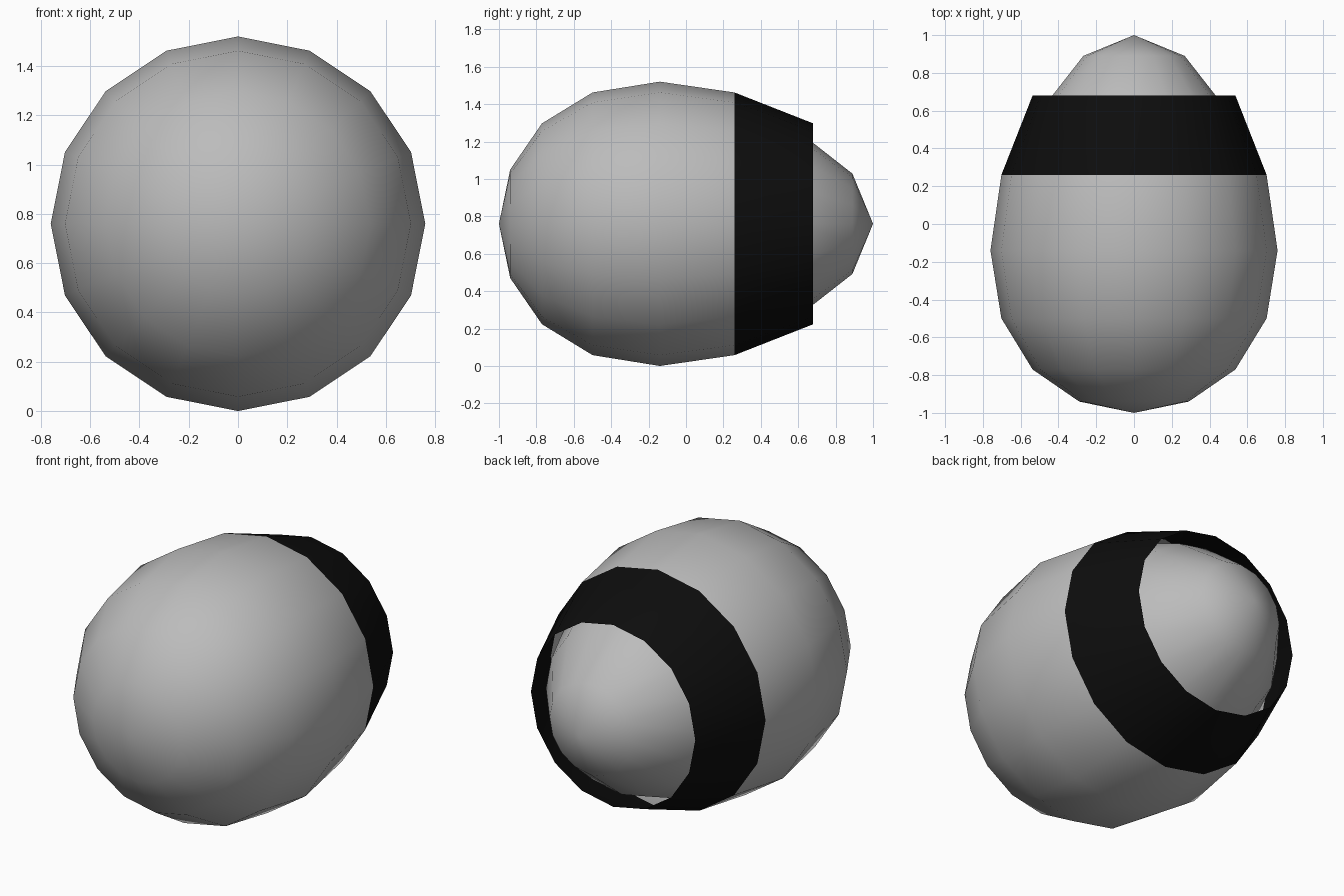
import bpy
import bmesh
from math import cos, sin, tau

SIDES = 16
CENTRE_Z = 0.76

cube = bpy.data.objects.get("Cube")
if cube:
    bpy.data.objects.remove(cube, do_unlink=True)


def make_material(name, colour):
    mat = bpy.data.materials.new(name)
    mat.use_nodes = True
    mat.diffuse_color = colour
    mat.node_tree.nodes["Principled BSDF"].inputs["Base Color"].default_value = colour
    return mat


def lathe(name, profile, materials, colour_rule=None):
    """Spin (y, radius) points round the lengthwise axis."""
    bm = bmesh.new()
    rings = []
    for y, r in profile:
        if r == 0:
            rings.append([bm.verts.new((0, y, CENTRE_Z))] * SIDES)
        else:
            rings.append([bm.verts.new((r * sin(tau * i / SIDES), y,
                                        CENTRE_Z + r * cos(tau * i / SIDES)))
                          for i in range(SIDES)])
    for a, b in zip(rings, rings[1:]):
        for i in range(SIDES):
            j = (i + 1) % SIDES
            corners = dict.fromkeys((a[i], b[i], b[j], a[j]))
            face = bm.faces.new(list(corners))
            face.smooth = True
            if colour_rule:
                face.material_index = colour_rule(face.calc_center_median())
    bm.normal_update()
    # Make the surface face outwards
    if sum(f.normal.dot(f.calc_center_median() - bm.verts[:][0].co.lerp(
            bm.verts[:][-1].co, 0.5)) for f in bm.faces) < 0:
        bmesh.ops.reverse_faces(bm, faces=bm.faces[:])
    mesh = bpy.data.meshes.new(name)
    bm.to_mesh(mesh)
    bm.free()
    for mat in materials:
        mesh.materials.append(mat)
    obj = bpy.data.objects.new(name, mesh)
    bpy.context.collection.objects.link(obj)
    return obj


grey = make_material("mid grey", (0.5, 0.5, 0.5, 1))
black = make_material("black", (0.004, 0.004, 0.004, 1))

# Outer shell, open at the back, with a black band around its rim
band_start = 0.26
lathe("outer_shell",
      [(-1, 0), (-0.94, 0.29), (-0.77, 0.537), (-0.5, 0.702), (-0.14, 0.76),
       (band_start, 0.702), (0.68, 0.537)],
      [grey, black], lambda c: int(c.y > band_start))

# Closed inner egg whose tip pokes out of the open end
lathe("inner_egg",
      [(-0.94, 0), (-0.88, 0.268), (-0.72, 0.495), (-0.47, 0.647), (-0.14, 0.7),
       (0.24, 0.647), (0.6, 0.495), (0.89, 0.268), (1, 0)],
      [grey])
